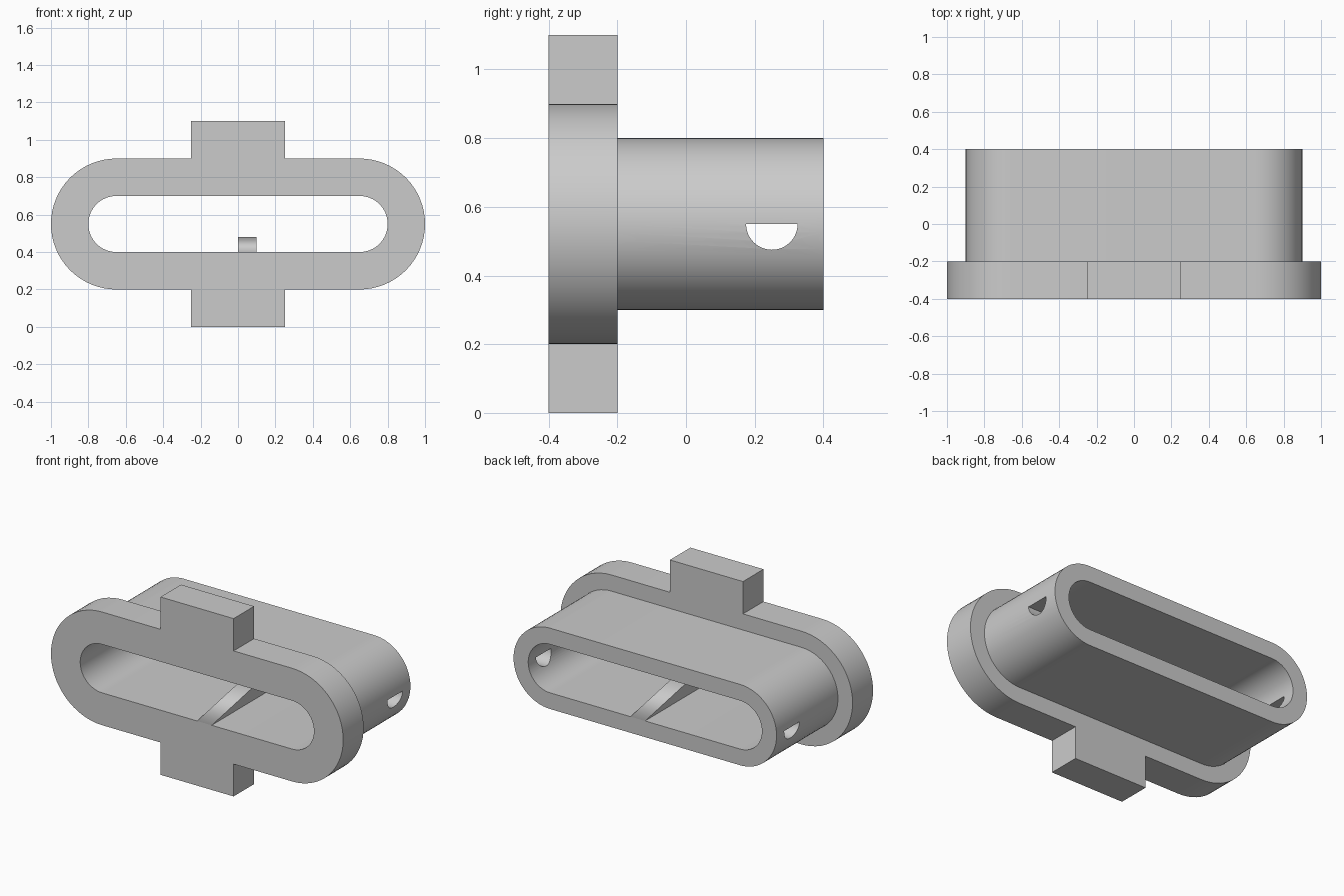
import bpy, bmesh
from math import pi, cos, sin
from mathutils import Matrix

cube = bpy.data.objects.get("Cube")
if cube:
    bpy.data.objects.remove(cube, do_unlink=True)

grey = bpy.data.materials.new("plain grey")
grey.use_nodes = True
colour = (0.6, 0.6, 0.6, 1)
grey.diffuse_color = colour
grey.node_tree.nodes["Principled BSDF"].inputs["Base Color"].default_value = colour

MID_Z = 0.55      # height of the centre line
STRAIGHT = 0.65   # half length of the straight sides

# Profile planes: local x, y become x, z (facing front) or y, z (facing sideways)
FRONT = Matrix(((1, 0, 0, 0), (0, 0, -1, 0), (0, 1, 0, 0), (0, 0, 0, 1)))
SIDE = Matrix(((0, 0, 1, 0), (1, 0, 0, 0), (0, 1, 0, 0), (0, 0, 0, 1)))


def arc(cx, cy, r, start, end, n=32):
    return [(cx + r * cos(start + (end - start) * i / n),
             cy + r * sin(start + (end - start) * i / n)) for i in range(n + 1)]


def slot(r):
    return (arc(STRAIGHT, MID_Z, r, -pi / 2, pi / 2)
            + arc(-STRAIGHT, MID_Z, r, pi / 2, 3 * pi / 2))


def extrude(name, loops, plane, centre, depth):
    """Solid made from closed outlines; inner outlines become holes."""
    curve = bpy.data.curves.new(name, 'CURVE')
    curve.dimensions = '2D'
    curve.fill_mode = 'BOTH'
    curve.extrude = depth / 2
    for pts in loops:
        spline = curve.splines.new('POLY')
        spline.points.add(len(pts) - 1)
        for p, (x, y) in zip(spline.points, pts):
            p.co = (x, y, 0, 1)
        spline.use_cyclic_u = True
    temp = bpy.data.objects.new(name + " outline", curve)
    bpy.context.collection.objects.link(temp)
    mesh = bpy.data.meshes.new_from_object(
        temp.evaluated_get(bpy.context.evaluated_depsgraph_get()))
    bpy.data.objects.remove(temp, do_unlink=True)
    bm = bmesh.new()
    bm.from_mesh(mesh)
    bmesh.ops.remove_doubles(bm, verts=bm.verts, dist=1e-4)
    bm.transform(Matrix.Translation(centre) @ plane)
    bmesh.ops.recalc_face_normals(bm, faces=bm.faces)
    bm.to_mesh(mesh)
    bm.free()
    mesh.materials.clear()
    mesh.materials.append(grey)
    obj = bpy.data.objects.new(name, mesh)
    bpy.context.collection.objects.link(obj)
    return obj


def smooth(obj):
    bpy.ops.object.select_all(action='DESELECT')
    obj.select_set(True)
    bpy.context.view_layer.objects.active = obj
    bpy.ops.object.shade_smooth_by_angle(angle=pi / 6)


# Flange: rounded slot outline with a square tab above and below
TAB_X, TAB_Z, R = 0.25, 0.55, 0.35
outline = (arc(STRAIGHT, MID_Z, R, -pi / 2, pi / 2)
           + [(TAB_X, MID_Z + R), (TAB_X, MID_Z + TAB_Z),
              (-TAB_X, MID_Z + TAB_Z), (-TAB_X, MID_Z + R)]
           + arc(-STRAIGHT, MID_Z, R, pi / 2, 3 * pi / 2)
           + [(-TAB_X, MID_Z - R), (-TAB_X, MID_Z - TAB_Z),
              (TAB_X, MID_Z - TAB_Z), (TAB_X, MID_Z - R)])
flange = extrude("flange", [outline, slot(0.15)], FRONT, (0, -0.3, 0), 0.2)
smooth(flange)

# Sleeve behind the flange
sleeve = extrude("sleeve", [slot(0.25), slot(0.15)], FRONT, (0, 0.1, 0), 0.6)

# Half-round holes through both rounded ends
cutter = extrude("hole_cutter", [arc(0.25, MID_Z, 0.075, pi, 2 * pi)],
                 SIDE, (0, 0, 0), 2.4)
cut = sleeve.modifiers.new("end holes", 'BOOLEAN')
cut.object = cutter
cut.operation = 'DIFFERENCE'
cut.solver = 'EXACT'
bpy.context.view_layer.objects.active = sleeve
bpy.ops.object.modifier_apply(modifier=cut.name)
bpy.data.objects.remove(cutter, do_unlink=True)
smooth(sleeve)

# Low ridge on the floor of the bore
extrude("ridge", [[(-0.4, 0.4), (0.4, 0.4), (0, 0.48)]], SIDE, (0.05, 0, 0), 0.1)
